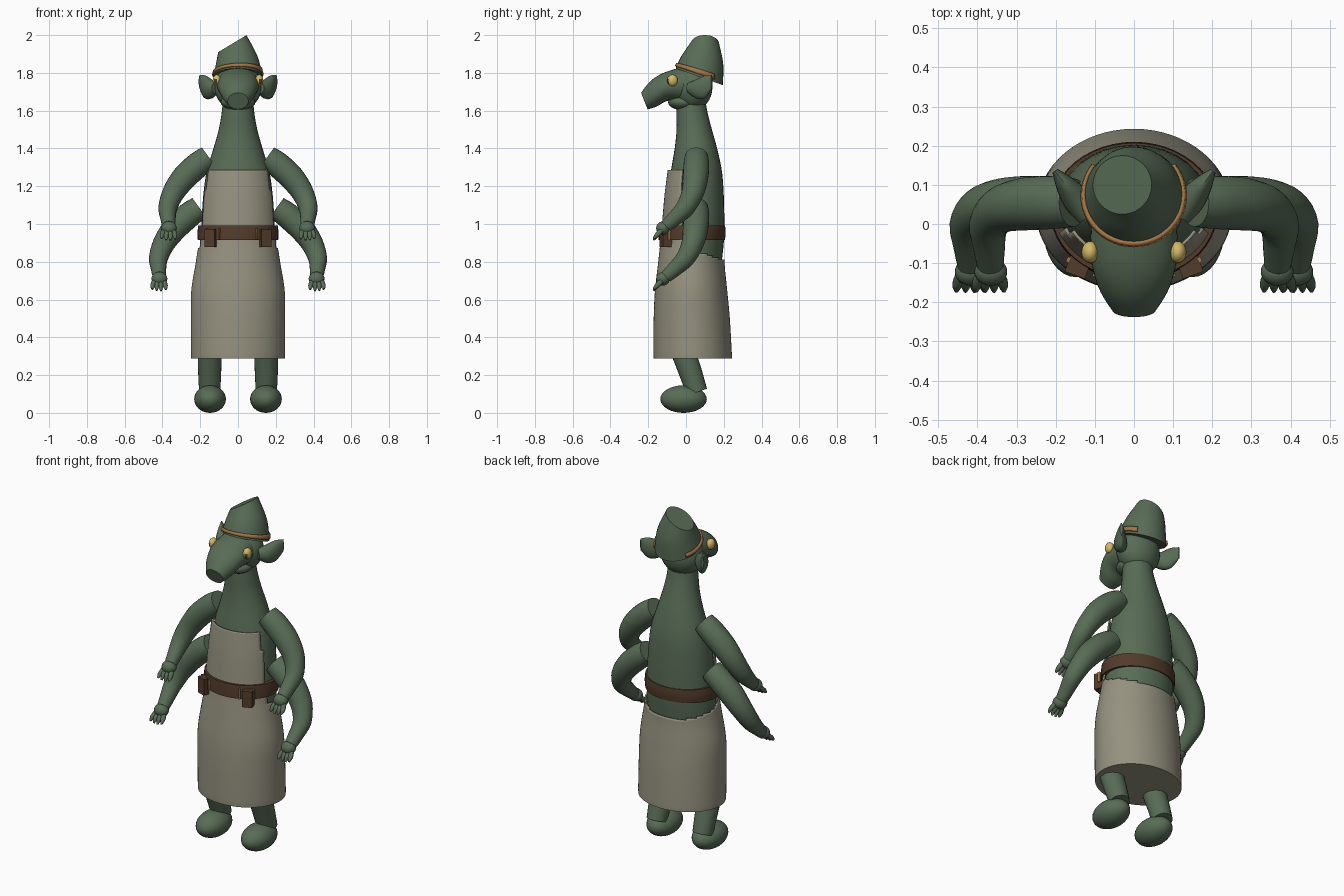
import bpy, bmesh, math
from mathutils import Vector, Matrix

cube = bpy.data.objects.get("Cube")
if cube:
    bpy.data.objects.remove(cube, do_unlink=True)

made = []


def material(name, rgb):
    m = bpy.data.materials.new(name)
    m.use_nodes = True
    m.diffuse_color = (*rgb, 1)
    bsdf = m.node_tree.nodes["Principled BSDF"]
    bsdf.inputs["Base Color"].default_value = (*rgb, 1)
    bsdf.inputs["Roughness"].default_value = 0.8
    return m


SKIN = material("skin green", (0.098, 0.15, 0.093))
CLOTH = material("apron cloth", (0.305, 0.287, 0.216))
LEATHER = material("dark leather", (0.084, 0.045, 0.024))
TAN = material("tan trim", (0.36, 0.18, 0.06))
YELLOW = material("eye yellow", (0.65, 0.48, 0.13))


def finish(name, bm, *mats):
    bmesh.ops.recalc_face_normals(bm, faces=bm.faces)
    me = bpy.data.meshes.new(name)
    bm.to_mesh(me)
    bm.free()
    ob = bpy.data.objects.new(name, me)
    bpy.context.collection.objects.link(ob)
    for m in mats:
        me.materials.append(m)
    made.append(ob)
    return ob


def smooth_rings(rings, steps):
    """Catmull-Rom interpolation through (centre, U, V) rings."""
    out = []
    for i in range(len(rings) - 1):
        a, b, c, d = (rings[min(max(j, 0), len(rings) - 1)] for j in range(i - 1, i + 3))
        for k in range(steps):
            t = k / steps
            out.append([0.5 * (2 * q + (r - p) * t + (2 * p - 5 * q + 4 * r - s) * t ** 2
                               + (3 * q - p - 3 * r + s) * t ** 3)
                        for p, q, r, s in zip(a, b, c, d)])
    return out + [rings[-1]]


def loft(rings, steps=4, segs=32, caps=(True, True)):
    bm = bmesh.new()
    loops = []
    for c, u, v in smooth_rings(rings, steps):
        angles = [math.tau * k / segs for k in range(segs)]
        loops.append([bm.verts.new(c + u * math.cos(a) + v * math.sin(a)) for a in angles])
    for a, b in zip(loops, loops[1:]):
        for k in range(segs):
            n = (k + 1) % segs
            bm.faces.new((a[k], a[n], b[n], b[k]))
    for cap, loop in zip(caps, (loops[0], loops[-1])):
        if cap:
            bm.faces.new(loop)
    return bm


def span(front, back, rx):
    """Ring given by two (y, z) ends and a half width."""
    f, b = Vector((0, *front)), Vector((0, *back))
    return (f + b) / 2, Vector((rx, 0, 0)), (b - f) / 2


def level(z, front, back, rx):
    return span((front, z), (back, z), rx)


def tube(points, side):
    """Rings around a path of (x, y, z, radius), mirrored by side."""
    ps = [Vector((p[0] * side, p[1], p[2])) for p in points]
    rings = []
    for i, p in enumerate(ps):
        d = (ps[min(i + 1, len(ps) - 1)] - ps[max(i - 1, 0)]).normalized()
        u = d.cross(Vector((0, 1, 0.3))).normalized()
        r = points[i][3]
        rings.append((p, u * r, d.cross(u) * r))
    return rings


def ellipsoid(name, mat, centre, radii, rot=None, segs=24):
    bm = bmesh.new()
    m = Matrix.Translation(centre) @ (rot or Matrix()) @ Matrix.Diagonal((*radii, 1))
    bmesh.ops.create_uvsphere(bm, u_segments=segs, v_segments=segs // 2, radius=1, matrix=m)
    return finish(name, bm, mat)


def box(name, mat, centre, size, turn=0):
    bm = bmesh.new()
    m = (Matrix.Translation(centre) @ Matrix.Rotation(turn, 4, 'Z')
         @ Matrix.Diagonal((*size, 1)))
    bmesh.ops.create_cube(bm, size=1, matrix=m)
    return finish(name, bm, mat)


def solidify(ob, thickness):
    mod = ob.modifiers.new("Thickness", 'SOLIDIFY')
    mod.thickness = thickness
    mod.offset = 0


# Body and neck
finish("body", loft([
    level(0.72, -0.12, 0.18, 0.2), level(0.9, -0.118, 0.2, 0.197),
    level(1.0, -0.11, 0.203, 0.194), level(1.15, -0.098, 0.2, 0.184),
    level(1.28, -0.08, 0.19, 0.166), level(1.4, -0.06, 0.165, 0.13),
    level(1.5, -0.05, 0.137, 0.102), level(1.6, -0.05, 0.112, 0.085),
    level(1.68, -0.04, 0.1, 0.08)]), SKIN)

# Apron: skirt all round, bib only across the front
bm = loft([
    level(0.29, -0.168, 0.24, 0.245), level(0.5, -0.167, 0.228, 0.246),
    level(0.65, -0.16, 0.214, 0.243), level(0.8, -0.143, 0.2, 0.219),
    level(0.9, -0.132, 0.207, 0.206), level(1.0, -0.123, 0.208, 0.202),
    level(1.15, -0.11, 0.205, 0.192), level(1.285, -0.093, 0.194, 0.176)],
    steps=10, segs=64, caps=(True, False))
drop = [f for f in bm.faces
        if f.calc_center_median().y > -0.018
        and f.calc_center_median().z > 0.87 - 0.3 * f.calc_center_median().y]
bmesh.ops.delete(bm, geom=drop, context='FACES')
solidify(finish("apron", bm, CLOTH), 0.008)

# Belt with pouches and straps
finish("belt", loft([level(0.915, -0.145, 0.206, 0.213), level(0.955, -0.143, 0.21, 0.214),
                     level(0.993, -0.14, 0.207, 0.211)], segs=48), LEATHER)
for s in (1, -1):
    box("belt_pouch", LEATHER, (0.142 * s, -0.105, 0.927), (0.055, 0.055, 0.095), 0.35 * s)
    for x, y in ((0.1, -0.128), (0.168, -0.091)):
        box("belt_strap", TAN, (x * s, y, 0.947), (0.008, 0.014, 0.06), 0.45 * s)

# Head, jaw and drooping snout
ellipsoid("head", SKIN, (0, 0.035, 1.725), (0.125, 0.105, 0.125), segs=32)
ellipsoid("lower_jaw", SKIN, (0, -0.015, 1.645), (0.092, 0.08, 0.043))
finish("snout", loft([
    span((0.02, 1.84), (0.0, 1.64), 0.108), span((-0.06, 1.82), (-0.07, 1.65), 0.112),
    span((-0.13, 1.795), (-0.11, 1.648), 0.104), span((-0.19, 1.755), (-0.155, 1.622), 0.086),
    span((-0.238, 1.695), (-0.203, 1.607), 0.055)]), SKIN)

# Leaning hat with a band over its front
hat = [(Vector((0, 0.07, 1.78)), Vector((0.13, 0, 0)), Vector((0, 0.125, -0.045))),
       (Vector((-0.005, 0.087, 1.87)), Vector((0.11, 0, 0.014)), Vector((0, 0.11, -0.022))),
       (Vector((-0.03, 0.1, 1.955)), Vector((0.075, 0, 0.045)), Vector((0, 0.075, 0)))]
finish("hat", loft(hat, steps=6), SKIN)


def hat_ring(t):
    c, u, v = (a.lerp(b, t) for a, b in zip(hat[0], hat[1]))
    return c, u * 1.035, v * 1.035


bm = loft([hat_ring(0.12), hat_ring(0.36)], steps=1, segs=48, caps=(False, False))
bmesh.ops.delete(bm, geom=[f for f in bm.faces if f.calc_center_median().y > 0.15],
                 context='FACES')
solidify(finish("hat_band", bm, TAN), 0.009)

ARM = [(0.155, 0.055, 1.355, 0.062), (0.21, 0.055, 1.315, 0.068), (0.285, 0.05, 1.245, 0.067),
       (0.342, 0.035, 1.165, 0.059), (0.372, -0.005, 1.085, 0.05), (0.37, -0.065, 1.025, 0.04),
       (0.367, -0.105, 0.99, 0.034)]

for s in (1, -1):
    # Eyes with brown pupils
    eye = ellipsoid("eye", YELLOW, (0.112 * s, -0.072, 1.76), (0.022, 0.028, 0.031))
    eye.data.materials.append(LEATHER)
    for p in eye.data.polygons:
        if p.normal.dot(Vector((0.45 * s, -0.85, -0.25)).normalized()) > 0.88:
            p.material_index = 1

    # Ears swept outward and back
    out = Vector((0.6 * s, 0.8, 0))
    across = Vector((0.8 * s, -0.6, 0))
    root = Vector((0.115 * s, 0.02, 0))
    finish("ear", loft([
        (root + out * d + Vector((0, 0, z)), across * thick, Vector((0, 0, tall)))
        for d, z, tall, thick in ((0, 1.72, 0.03, 0.03), (0.05, 1.715, 0.052, 0.036),
                                  (0.1, 1.727, 0.06, 0.026), (0.145, 1.753, 0.035, 0.008))],
        segs=20), SKIN)

    # Two pairs of arms, each with a palm and fingers
    for label, dx, dz in (("upper", 0, 0), ("lower", 0.05, -0.268)):
        def shift(pts):
            return [(x + dx, y, z + dz, r) for x, y, z, r in pts]
        finish(label + "_arm", loft(tube(shift(ARM), s), segs=24), SKIN)
        ellipsoid(label + "_palm", SKIN, ((0.366 + dx) * s, -0.122, 0.978 + dz),
                  (0.042, 0.036, 0.036))
        for x in (-0.032, -0.008, 0.014, 0.036):
            finger = [(0.366 + x * 0.7, -0.128, 0.968, 0.014),
                      (0.366 + x, -0.155, 0.94, 0.013),
                      (0.366 + x * 1.05, -0.172, 0.912 + abs(x) * 0.3, 0.005)]
            finish(label + "_finger", loft(tube(shift(finger), s), steps=3, segs=10), SKIN)

    # Legs and rounded feet
    finish("leg", loft(tube([(0.15, -0.03, 0.36, 0.064), (0.15, 0.015, 0.24, 0.062),
                             (0.15, 0.058, 0.11, 0.056)], s), segs=24), SKIN)
    ellipsoid("foot", SKIN, (0.148 * s, -0.013, 0.073), (0.084, 0.123, 0.073), segs=32)

# Smooth shading with crisp edges
bpy.ops.object.select_all(action='DESELECT')
for ob in made:
    ob.select_set(True)
bpy.context.view_layer.objects.active = made[0]
bpy.ops.object.shade_smooth_by_angle(angle=math.radians(40))
